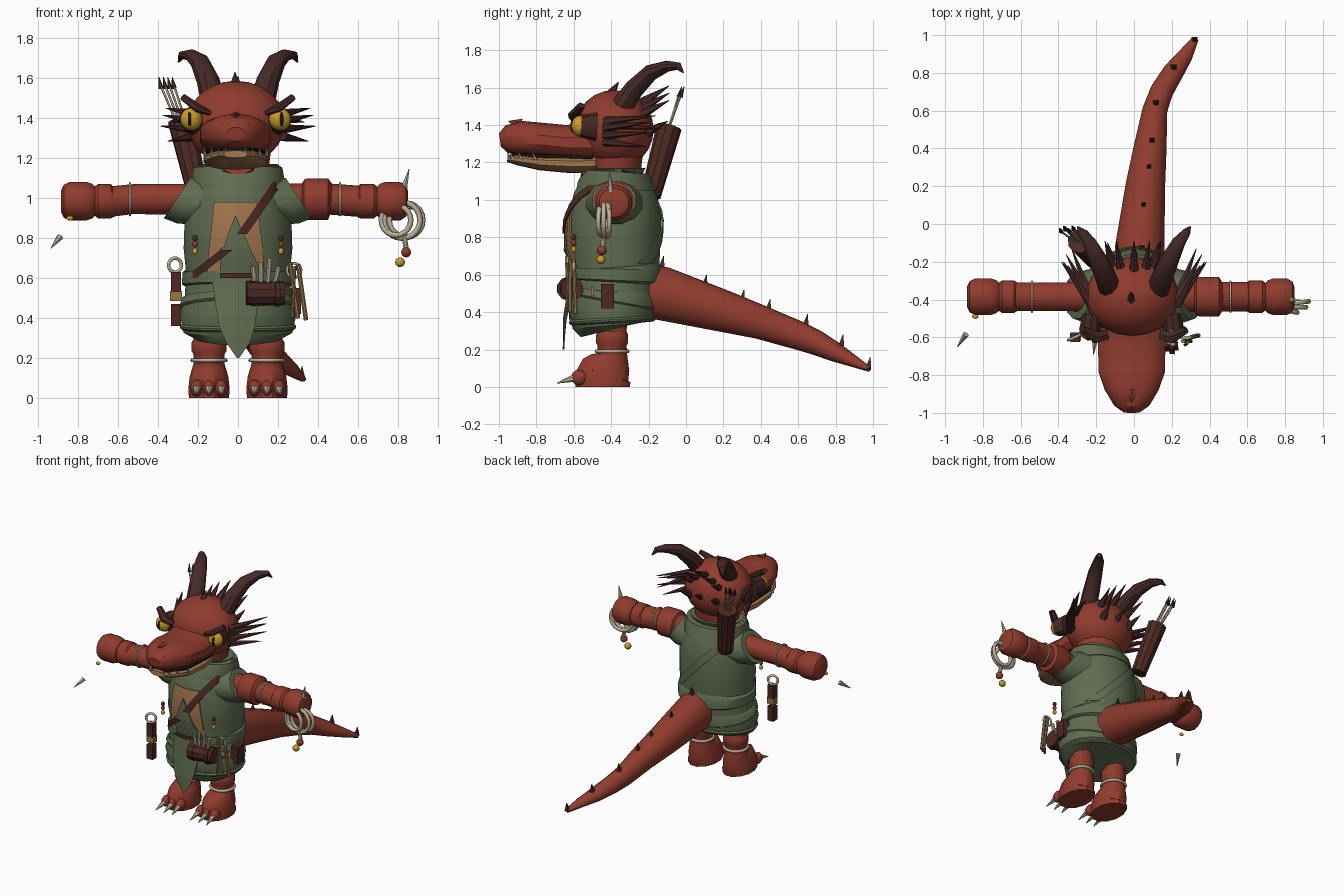
import bpy, math
from mathutils import Vector as V

if "Cube" in bpy.data.objects:
    bpy.data.objects.remove(bpy.data.objects["Cube"])


def material(name, rgb):
    m = bpy.data.materials.new(name)
    m.diffuse_color = (*rgb, 1)
    m.use_nodes = True
    m.node_tree.nodes["Principled BSDF"].inputs["Base Color"].default_value = m.diffuse_color
    return m


RED = material("red_scales", (0.28, 0.045, 0.027))
HORN = material("dark_horn", (0.06, 0.023, 0.02))
LEATHER = material("brown_leather", (0.072, 0.022, 0.017))
GREEN = material("green_cloth", (0.115, 0.15, 0.08))
TAN = material("tan_hide", (0.36, 0.18, 0.075))
BONE = material("bone", (0.5, 0.44, 0.32))
YELLOW = material("yellow", (0.6, 0.33, 0.02))
BLACK = material("black", (0.01, 0.008, 0.007))
WOOD = material("wood", (0.3, 0.19, 0.07))


def finish(name, verts, faces, mat, angle=35):
    me = bpy.data.meshes.new(name)
    me.from_pydata([tuple(v) for v in verts], [], faces)
    me.materials.append(mat)
    me.shade_smooth()
    me.set_sharp_from_angle(angle=math.radians(angle))
    ob = bpy.data.objects.new(name, me)
    bpy.context.collection.objects.link(ob)
    return ob


def loft(name, stations, mat, sides=12, p=1.0, shear=None, angle=35):
    """Rings along a path; station = (centre, half width, half height)."""
    cs = [V(s[0]) for s in stations]
    verts, faces, n = [], [], len(cs)
    for i, (c, a, b) in enumerate(stations):
        t = (cs[min(i + 1, n - 1)] - cs[max(i - 1, 0)]).normalized()
        u = t.cross(V((0, 0, 1)))
        u = u.normalized() if u.length > 0.3 else (V((1, 0, 0)) - t * t.x).normalized()
        v = t.cross(u)
        for k in range(sides):
            q = 2 * math.pi * (k + 0.5) / sides
            x, y = math.cos(q), math.sin(q)
            x, y = (math.copysign(abs(w) ** p, w) for w in (x, y))
            pt = cs[i] + u * a * x + v * b * y
            if shear:
                pt.x += shear * (pt.z - cs[i].z)
            verts.append(pt)
    for i in range(n - 1):
        for k in range(sides):
            m = (k + 1) % sides
            faces.append((i * sides + k, i * sides + m, (i + 1) * sides + m, (i + 1) * sides + k))
    faces.append(tuple(reversed(range(sides))))
    faces.append(tuple(range((n - 1) * sides, n * sides)))
    return finish(name, verts, faces, mat, angle)


def tube(name, a, b, r, mat, r2=None, sides=8):
    r2 = r if r2 is None else r2
    return loft(name, [(a, r, r), (b, r2, r2)], mat, sides)


def spike(name, a, b, r, mat=HORN, flat=1.0, sides=6):
    return loft(name, [(a, r, r * flat), (b, 0.002, 0.002)], mat, sides)


def ball(name, c, size, mat, seg=16, rings=10):
    bpy.ops.mesh.primitive_uv_sphere_add(segments=seg, ring_count=rings, location=c)
    ob = bpy.context.object
    ob.name, ob.scale = name, size
    ob.data.materials.append(mat)
    ob.data.shade_smooth()
    return ob


def ring(name, c, R, r, mat, rot=(0, 0, 0), scale=(1, 1, 1)):
    bpy.ops.mesh.primitive_torus_add(location=c, rotation=rot, major_radius=R, minor_radius=r,
                                     major_segments=20, minor_segments=6)
    ob = bpy.context.object
    ob.name, ob.scale = name, scale
    ob.data.materials.append(mat)
    ob.data.shade_smooth()
    return ob


def box(name, c, size, mat):
    bpy.ops.mesh.primitive_cube_add(size=1, location=c)
    ob = bpy.context.object
    ob.name, ob.scale = name, size
    ob.data.materials.append(mat)
    return ob


# Tunic: height, half width, front y, back y
PROFILE = [(.31, .23, -.57, -.2), (.33, .275, -.61, -.17), (.42, .295, -.635, -.155), (.50, .27, -.61, -.15),
           (.62, .262, -.605, -.14), (.75, .275, -.63, -.135), (.90, .27, -.63, -.13),
           (1.02, .24, -.605, -.15), (1.10, .205, -.565, -.18), (1.13, .18, -.54, -.2)]


def body_at(z):
    z = min(max(z, PROFILE[0][0]), PROFILE[-1][0])
    for lo, hi in zip(PROFILE, PROFILE[1:]):
        if z <= hi[0]:
            f = (z - lo[0]) / (hi[0] - lo[0])
            return [l + (h - l) * f for l, h in zip(lo, hi)][1:]


def band(name, z0, z1, grow, mat):
    st = []
    for z, g in ((z0, 0), (z0 + .01, grow), (z1 - .01, grow), (z1, 0)):
        rx, y0, y1 = body_at(z)
        st.append(((0, (y0 + y1) / 2, z), rx + g, (y1 - y0) / 2 + g))
    return loft(name, st, mat, 20)


def plate(name, rows, mat, off, side=-1, zmin=0):
    """Thin cloth hugging the tunic; row = (z, left x, right x)."""
    n, verts, faces = 6, [], []
    for layer in (off, off - .008):
        for z, xl, xr in rows:
            rx, y0, y1 = body_at(max(z, zmin))
            for k in range(n):
                x = xl + (xr - xl) * k / (n - 1)
                y = (y0 + y1) / 2 + side * ((y1 - y0) / 2 * math.sqrt(max(0, 1 - (x / rx) ** 2)) + layer)
                verts.append((x, y, z))
    h = len(rows) * n
    for i in range(len(rows) - 1):
        for k in range(n - 1):
            a = i * n + k
            faces += [(a, a + 1, a + n + 1, a + n), (h + a, h + a + n, h + a + n + 1, h + a + 1)]
    rim = [k for k in range(n)] + [i * n + n - 1 for i in range(1, len(rows))]
    rim += [h - 1 - k for k in range(1, n)] + [i * n for i in range(len(rows) - 2, 0, -1)]
    faces += [(a, h + a, h + b, b) for a, b in zip(rim, rim[1:] + rim[:1])]
    return finish(name, verts, faces, mat)


def slant(z0, x0, z1, x1, w, n=7):
    return [(z0 + (z1 - z0) * i / n, x0 + (x1 - x0) * i / n - w / 2, x0 + (x1 - x0) * i / n + w / 2)
            for i in range(n + 1)]


loft("tunic", [((0, (a + b) / 2, z), rx, (b - a) / 2) for z, rx, a, b in PROFILE], GREEN, 20)
band("waist_sash", .56, .64, .018, GREEN)
band("belt", .45, .51, .012, GREEN)
band("skirt_hem", .34, .37, .012, GREEN)
loft("collar", [((0, -.375, 1.05), .235, .215), ((0, -.375, 1.09), .235, .205), ((0, -.37, 1.15), .225, .175),
                ((0, -.37, 1.17), .2, .155), ((0, -.37, 1.12), .16, .13)], GREEN, 20)
plate("chest_panel", [(.6, -.155, .135), (.7, -.15, .128), (.8, -.14, .118), (.9, -.128, .106), (.98, -.12, .095)],
      TAN, .012)
plate("kerchief", [(.62, -.09, .12), (.7, -.09, .085), (.75, -.09, .06), (.755, -.07, .058), (.82, -.05, .03),
                   (.91, -.015, -.01)], GREEN, .022)
plate("chest_strap", slant(.82, .02, 1.08, .2, .05), LEATHER, .03)
plate("lower_strap", slant(.6, -.24, .74, -.06, .06), LEATHER, .03)
plate("back_strap", slant(.66, .2, 1.06, -.18, .07), GREEN, .012, side=1)
plate("loin_flap", [(.2, -.005, .005), (.28, -.06, .06), (.36, -.095, .085), (.48, -.115, .1), (.6, -.13, .11)],
      GREEN, .024, zmin=.42)
plate("belt_buckle_strap", [(.6, -.09, .07), (.625, -.09, .07)], LEATHER, .032)

# Neck, head, snout and jaw
loft("neck", [((0, -.38, 1.08), .15, .13), ((0, -.38, 1.25), .17, .15)], RED, 14)
ball("head", (-.01, -.385, 1.375), (.25, .212, .212), RED, 18, 12)
loft("snout", [((-.012, -.50, 1.31), .18, .12), ((-.012, -.64, 1.305), .182, .095), ((-.012, -.78, 1.32), .18, .093),
               ((-.012, -.88, 1.33), .145, .092), ((-.012, -.96, 1.325), .095, .073),
               ((-.012, -.995, 1.32), .045, .035)], RED, 14, .85)
loft("jaw", [((-.012, -.48, 1.195), .15, .05), ((-.012, -.62, 1.193), .165, .05), ((-.012, -.78, 1.2), .16, .042),
             ((-.012, -.9, 1.215), .115, .03), ((-.012, -.955, 1.22), .06, .018)], TAN, 14, .8)
loft("throat", [((0, -.5, 1.14), .11, .05), ((0, -.56, 1.15), .07, .03)], RED, 10)
loft("mouth", [((-.012, -.5, 1.228), .155, .02), ((-.012, -.8, 1.234), .145, .02),
               ((-.012, -.93, 1.243), .07, .014)], BLACK, 12, .8)

# Tail with a row of small spines
TAIL = [(.03, -.24, .51, .135, .15), (.03, -.13, .5, .135, .148), (.06, .2, .405, .108, .115),
        (.085, .4, .345, .09, .093), (.11, .6, .275, .068, .078), (.145, .7, .235, .063, .067),
        (.205, .8, .185, .058, .052), (.27, .89, .14, .042, .033), (.325, .98, .095, .018, .014)]
loft("tail", [((x, y, z), a, b) for x, y, z, a, b in TAIL], RED, 12)
for x, y, z in ((.04, -.13, .64), (.05, .1, .54), (.08, .3, .46), (.095, .44, .41), (.115, .64, .33),
                (.21, .83, .22), (.32, .975, .1)):
    spike("tail_spine", (x, y, z), (x, y + .01, z + .06), .022, sides=4)

# Spines fanned over the back of the head
for i, x in enumerate((-.14, -.085, 0, .075, .13)):
    h = .03 * abs(i - 2)
    spike("crown_spine", (x * .8, -.25, 1.51 - h), (x * 1.1, -.09, 1.61 - h * 1.3), .03)
    if i % 2 == 0:
        spike("nape_spine", (x * .8, -.21, 1.36), (x, -.1, 1.42), .03)
spike("brow_spine", (-.015, -.4, 1.57), (-.015, -.36, 1.63), .025)
spike("nose_bump", (-.012, -.88, 1.405), (-.012, -.95, 1.42), .03, RED)

for s in (-1, 1):
    # Horns, eyes, brows and cheek spines
    loft("horn", [((s * .125, -.35, 1.49), .062, .062), ((s * .15, -.28, 1.59), .058, .055),
                  ((s * .19, -.19, 1.68), .05, .045), ((s * .235, -.1, 1.715), .038, .03),
                  ((s * .28, -.04, 1.715), .022, .02), ((s * .298, -.015, 1.68), .004, .004)], HORN, 10)
    ex = s * .222 - .012
    ball("eye", (ex, -.565, 1.395), (.056, .05, .056), YELLOW, 14, 10)
    ball("pupil", (ex + s * .008, -.606, 1.395), (.011, .012, .036), BLACK, 8, 6)
    loft("eye_socket", [((ex - s * .01, -.48, 1.39), .05, .075), ((ex, -.565, 1.395), .06, .06)], HORN, 10)
    loft("brow", [((s * .14, -.585, 1.425), .03, .014), ((s * .2, -.6, 1.45), .035, .022),
                  ((s * .275, -.56, 1.505), .022, .018)], HORN, 6)
    ball("nostril", (s * .06 - .012, -.96, 1.365), (.016, .016, .012), HORN, 8, 6)
    for z0, x1, y1, z1 in ((1.42, .36, -.16, 1.45), (1.385, .375, -.2, 1.415), (1.345, .385, -.2, 1.36),
                           (1.31, .35, -.22, 1.285), (1.4, .33, -.13, 1.38)):
        spike("cheek_spine", (s * .215, -.43, z0), (s * x1, y1, z1), .036, flat=.7)
    for k in range(4):
        tx, ty = s * (.05 + .035 * k), -.95 + .015 * k * k
        spike("tooth", (tx - .012, ty + .01, 1.215), (tx - .012, ty - .005, 1.255), .01, BONE)

    # Legs, feet and toe claws
    lx = s * .145
    loft("leg", [((lx, -.445, 0), .104, .15), ((lx, -.445, .05), .106, .155), ((lx, -.43, .09), .1, .14),
                 ((lx, -.405, .13), .09, .115), ((lx, -.395, .17), .08, .085), ((lx, -.395, .22), .08, .08),
                 ((lx, -.395, .235), .09, .088), ((lx, -.395, .28), .09, .088), ((lx, -.395, .295), .08, .08),
                 ((lx, -.395, .38), .09, .085)], RED, 12)
    ring("ankle_ring", (lx, -.395, .19), .083, .011, BONE)
    for d in (-.06, 0, .06):
        ball("toe", (lx + d, -.57, .05), (.034, .045, .042), RED, 8, 6)
        spike("toe_claw", (lx + d, -.59, .05), (lx + d * 1.15, -.69, .02), .022, BONE)
    spike("heel_spur", (lx + s * .07, -.45, .1), (lx + s * .095, -.5, .09), .015, BONE)

    # Sleeves and arms
    loft("sleeve", [((s * .12, -.38, .99), .17, .13), ((s * .24, -.385, .99), .145, .12),
                    ((s * .305, -.385, 1.0), .12, .105)], GREEN, 12, shear=-s * .5)
    arm = ([(.2, .08), (.53, .077), (.62, .078), (.635, .088), (.7, .088), (.715, .076), (.73, .09), (.76, .1),
            (.84, .1), (.87, .085), (.885, .055)] if s < 0 else
           [(.2, .08), (.32, .08), (.33, .1), (.345, .107), (.45, .107), (.465, .08), (.6, .08), (.61, .088),
            (.68, .088), (.695, .075), (.71, .09), (.74, .1), (.81, .1), (.84, .08), (.85, .05)])
    loft("arm", [((s * x, -.385, .985 + (.01 if x < .6 else 0)), r, r * .97) for x, r in arm], RED, 14)
    ring("arm_ring", (s * (.54 if s < 0 else .51), -.385, .995), .08, .006, BONE, (0, math.pi / 2, 0))
    # Bead strings on the chest
    for z, m in ((.8, LEATHER), (.77, RED), (.735, YELLOW)):
        ball("chest_bead", (s * .215, -.6, z), (.014, .014, .017), m, 8, 6)

# Bone hoops, beads and claws at the hands
for dx, dy, R in ((0, -.02, .09), (.02, 0, .085), (-.03, -.035, .075)):
    ring("hand_hoop", (.82 + dx, -.42 + dy, .89), R, .014, BONE, (math.pi / 2, 0, dx * 6))
tube("hoop_cord", (.83, -.44, .82), (.84, -.445, .75), .014, BONE)
ball("red_bead", (.84, -.45, .73), (.026, .026, .026), RED, 10, 8)
ball("yellow_bead", (.81, -.455, .68), (.026, .024, .024), YELLOW, 10, 8)
spike("hand_claw", (.825, -.4, 1.03), (.855, -.41, 1.145), .022, BONE)
spike("thumb_claw", (.84, -.41, .96), (.92, -.41, .95), .02, BONE)
spike("loose_claw", (-.89, -.585, .805), (-.935, -.65, .75), .018, BONE)
ball("hand_stud", (-.84, -.49, .9), (.018, .012, .012), YELLOW, 8, 6)

# Quiver and arrows
tube("quiver", (-.2, -.19, 1.02), (-.285, -.09, 1.39), .055, LEATHER, .068, 10)
for i in range(4):
    x, y = -.385 + .022 * i, -.04 + .012 * (i % 2)
    tube("arrow_shaft", (-.30 + .015 * i, -.1, 1.36), (x, y, 1.56), .006, BONE, sides=5)
    spike("arrow_head", (x, y, 1.55), (x - .01, y + .018, 1.605), .013)

# Belt pouch with vials
tube("belt_pouch", (.04, -.63, .525), (.23, -.61, .525), .062, LEATHER, sides=10)
for x in (.075, .195):
    tube("pouch_strap", (x - .012, -.626, .525), (x + .012, -.624, .525), .066, HORN, sides=10)
for i, x in enumerate((.085, .115, .15, .185)):
    tube("vial", (x, -.63, .57), (x + .01 * (i - 1), -.635, .66 + .02 * (i % 3)), .013, BONE, sides=8)

# Hanging gear at both hips
tube("drumstick", (.26, -.62, .68), (.3, -.62, .4), .012, WOOD)
tube("drumstick", (.3, -.6, .67), (.34, -.59, .39), .012, WOOD)
tube("long_pin", (.285, -.63, .66), (.27, -.64, .4), .008, WOOD)
ring("hip_ring", (.28, -.6, .64), .035, .007, BONE, (math.pi / 2, 0, 0))
box("side_pouch", (.29, -.42, .485), (.05, .07, .13), LEATHER)
box("side_clasp", (.282, -.5, .51), (.02, .018, .05), WOOD)
ring("key_ring", (-.315, -.6, .665), .035, .009, BONE, (math.pi / 2, 0, .4))
for z, h in ((.58, .1), (.415, .11)):
    box("hanging_case", (-.31, -.6, z), (.05, .05, h), LEATHER)
box("case_tag", (-.31, -.6, .51), (.06, .04, .05), WOOD)
